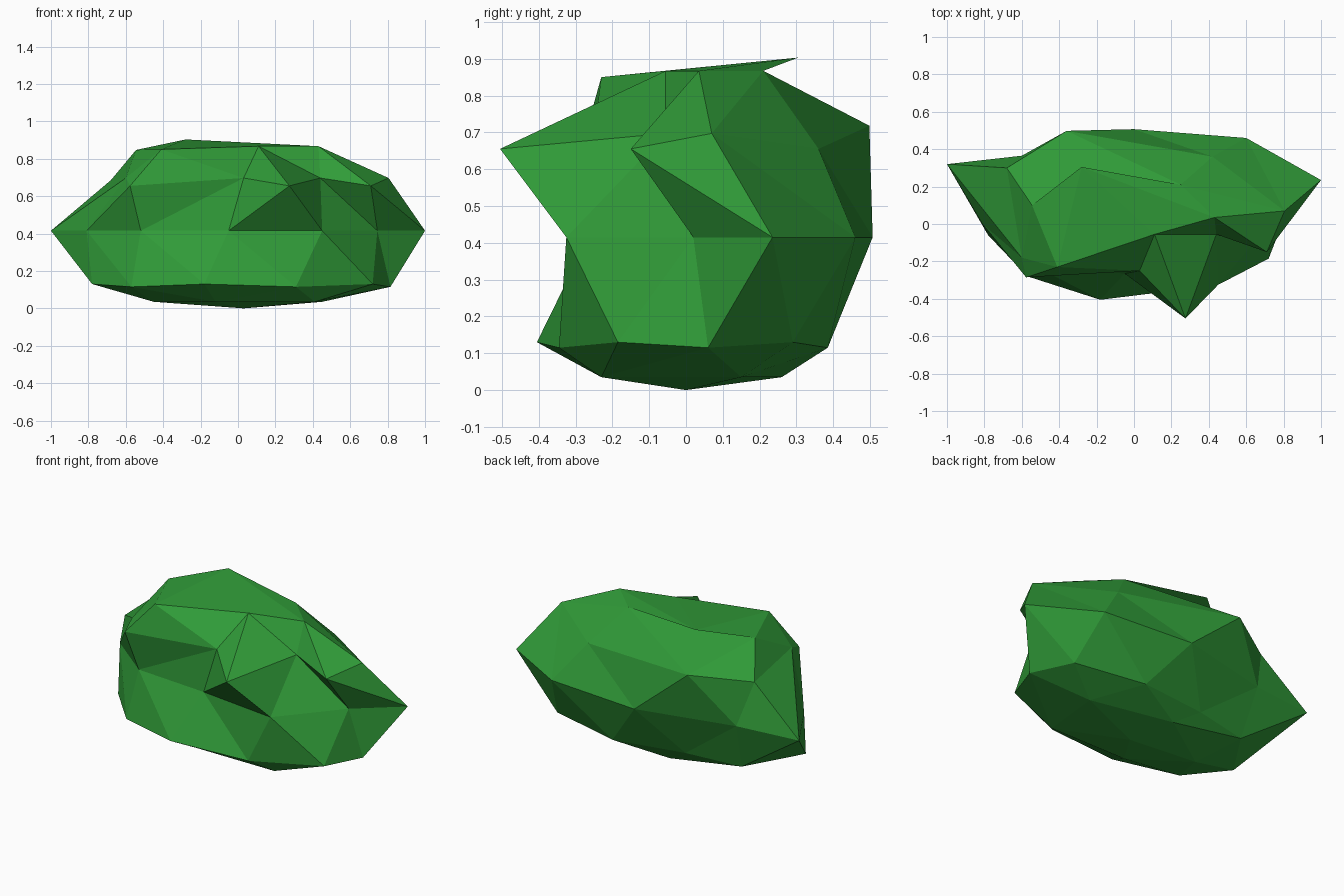
import bpy, bmesh, math
from mathutils import Vector

# Leaf green for the whole bush
green = bpy.data.materials.new("leaf_green")
green.diffuse_color = (0.03, 0.33, 0.04, 1)

# Rings of a faceted ball, bottom to top:
# (height on unit ball, first angle, angle step, default z, [(x, y[, z])...])
rings = [
    (-1.0, 0, 72, 0.0, [(0.03, 0.0)]),
    (-0.851, -108, 72, 0.035, [(-0.12, -0.23), (0.41, -0.23), (0.45, 0.15),
                               (-0.07, 0.26), (-0.45, 0.0)]),
    (-0.526, -144, 72, 0.115, [(-0.57, -0.28), (0.31, -0.345), (0.815, 0.06),
                               (0.235, 0.385), (-0.565, 0.26)]),
    (-0.447, -108, 72, 0.13, [(-0.18, -0.405), (0.72, -0.185), (0.68, 0.29),
                              (-0.22, 0.32), (-0.78, -0.06)]),
    (0.0, -162, 36, 0.415, [(-0.81, 0.0), (-0.52, -0.23), (-0.05, -0.265),
                            (0.45, -0.325), (0.745, 0.02), (1.0, 0.235),
                            (0.6, 0.46), (0.0, 0.507), (-0.6, 0.365),
                            (-1.0, 0.32)]),
    (0.447, -144, 72, 0.655, [(-0.577, -0.285), (0.275, -0.505), (0.71, -0.15),
                              (0.42, 0.36), (-0.68, 0.3, 0.685)]),
    (0.526, -108, 72, 0.697, [(0.03, -0.25), (0.44, -0.055), (0.805, 0.07),
                              (-0.36, 0.498, 0.718), (-0.6, -0.18)]),
    (0.851, -144, 72, 0.867, [(-0.41, -0.23, 0.85), (0.11, -0.055),
                              (0.43, 0.035), (0.25, 0.21), (-0.545, 0.1, 0.847)]),
    (1.0, 0, 72, 0.903, [(-0.28, 0.305)]),
]

# Start from a low-poly ball and push each corner into its irregular place
bm = bmesh.new()
bmesh.ops.create_icosphere(bm, subdivisions=2, radius=1)
ball = [(v, v.co.copy()) for v in bm.verts]
for height, first, step, z, spots in rings:
    r = math.sqrt(max(0, 1 - height * height))
    for i, spot in enumerate(spots):
        a = math.radians(first + i * step)
        aim = Vector((r * math.cos(a), r * math.sin(a), height))
        vert = min(ball, key=lambda p: (p[1] - aim).length)[0]
        vert.co = (spot[0], spot[1], spot[2] if len(spot) > 2 else z)

mesh = bpy.data.meshes.new("bush")
bm.to_mesh(mesh)
bm.free()
mesh.materials.append(green)
mesh.shade_flat()
bush = bpy.data.objects.new("bush", mesh)
bpy.context.collection.objects.link(bush)
